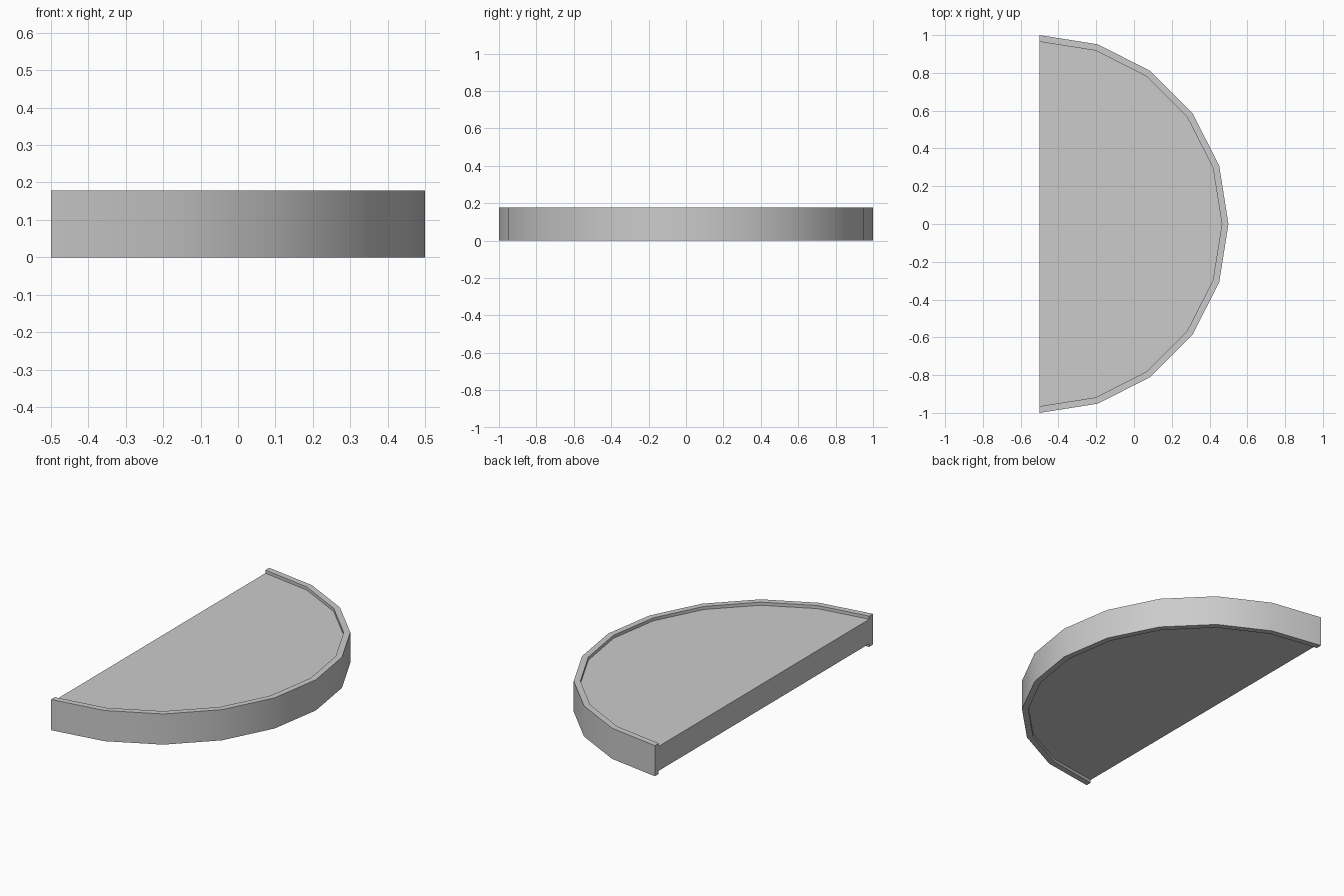
import bpy, bmesh, math

if "Cube" in bpy.data.objects:
    bpy.data.objects.remove(bpy.data.objects["Cube"])

SEGMENTS = 10
CENTRE_X = -0.5
HEIGHT = 0.178
RECESS = 0.018
OUTER, INNER = 1.0, 0.965


def arc(radius):
    """Half-circle outline from -y round +x to +y."""
    angles = [math.pi * (i / SEGMENTS - 0.5) for i in range(SEGMENTS + 1)]
    return [(CENTRE_X + radius * math.cos(a), radius * math.sin(a)) for a in angles]


def finish(bm, name):
    bmesh.ops.recalc_face_normals(bm, faces=bm.faces[:])
    mesh = bpy.data.meshes.new(name)
    bm.to_mesh(mesh)
    bm.free()
    obj = bpy.data.objects.new(name, mesh)
    bpy.context.collection.objects.link(obj)
    bpy.ops.object.select_all(action='DESELECT')
    obj.select_set(True)
    bpy.context.view_layer.objects.active = obj
    bpy.ops.object.shade_smooth_by_angle(angle=math.radians(30))
    return obj


# Half-round panel, recessed above and below inside the rim
bm = bmesh.new()
face = bm.faces.new([bm.verts.new((x, y, RECESS)) for x, y in arc(INNER)])
top = bmesh.ops.extrude_face_region(bm, geom=[face])
bmesh.ops.translate(bm, vec=(0, 0, HEIGHT - 2 * RECESS),
                    verts=[v for v in top['geom'] if isinstance(v, bmesh.types.BMVert)])
finish(bm, "half_round_panel")

# Curved rim band: a rectangular section swept round the arc
bm = bmesh.new()
rings = []
for (ox, oy), (ix, iy) in zip(arc(OUTER), arc(INNER)):
    section = [(ox, oy, 0), (ox, oy, HEIGHT), (ix, iy, HEIGHT), (ix, iy, 0)]
    rings.append([bm.verts.new(p) for p in section])
for a, b in zip(rings, rings[1:]):
    for k in range(4):
        n = (k + 1) % 4
        bm.faces.new((a[k], b[k], b[n], a[n]))
bm.faces.new(rings[0])
bm.faces.new(rings[-1])
finish(bm, "curved_rim")
